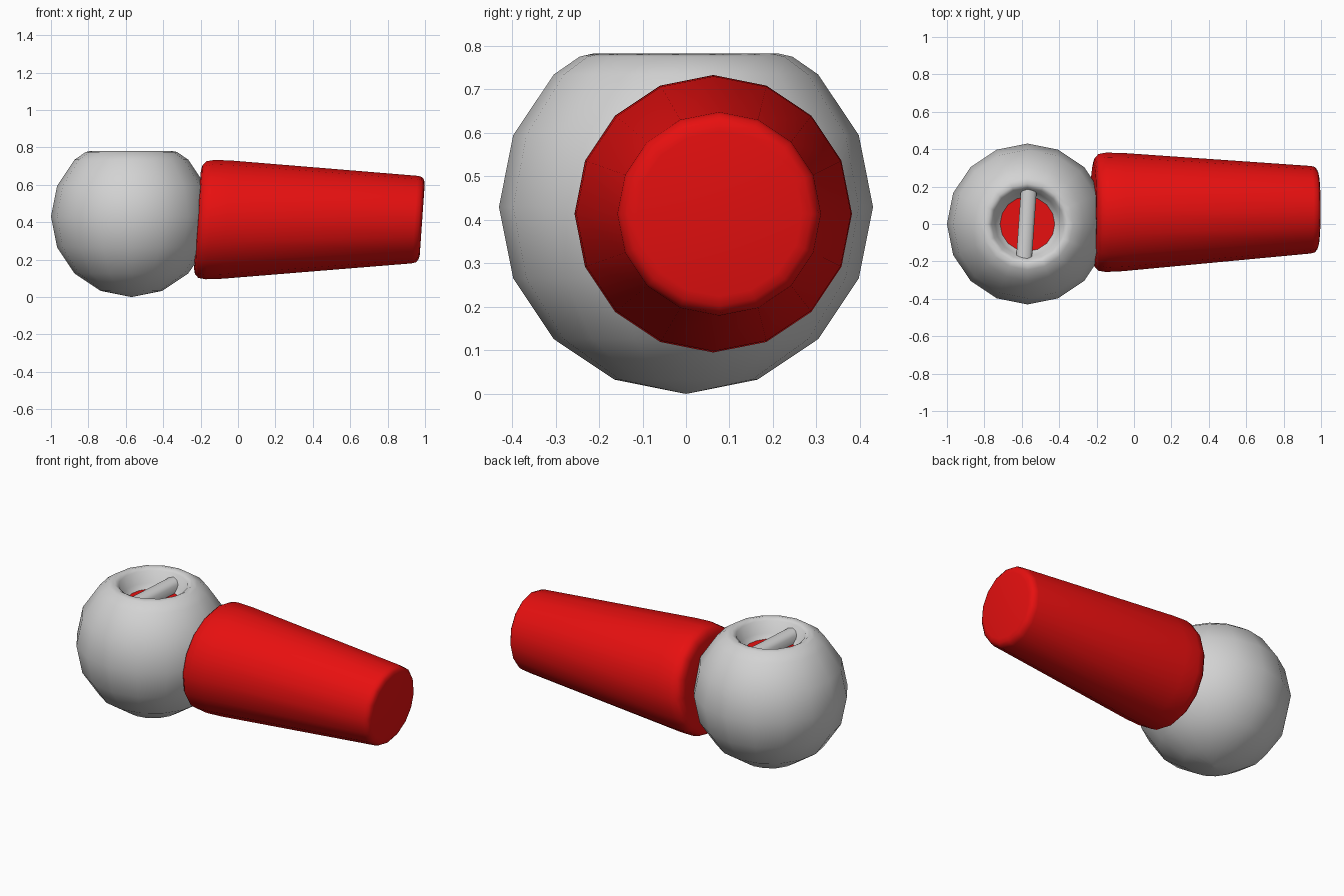
import bpy, bmesh, math
from mathutils import Matrix

if "Cube" in bpy.data.objects:
    bpy.data.objects.remove(bpy.data.objects["Cube"])


def material(name, rgb):
    m = bpy.data.materials.new(name)
    m.diffuse_color = (*rgb, 1)
    m.use_nodes = True
    m.node_tree.nodes["Principled BSDF"].inputs["Base Color"].default_value = m.diffuse_color
    return m


RED = material("red", (0.8, 0.005, 0.005))
GREY = material("light grey", (0.65, 0.65, 0.65))
BALL_X, R = -0.57, 0.43


def finish(name, bm, mat, angle):
    bmesh.ops.recalc_face_normals(bm, faces=bm.faces)
    me = bpy.data.meshes.new(name)
    bm.to_mesh(me)
    bm.free()
    ob = bpy.data.objects.new(name, me)
    bpy.context.collection.objects.link(ob)
    me.materials.append(mat)
    bpy.ops.object.select_all(action='DESELECT')
    ob.select_set(True)
    bpy.context.view_layer.objects.active = ob
    bpy.ops.object.shade_smooth_by_angle(angle=math.radians(angle))
    return ob


def loft(name, rings, mat, angle, cap_end=True):
    """Skin a list of equally long point rings and close the ends."""
    bm = bmesh.new()
    loops = [[bm.verts.new(p) for p in ring] for ring in rings]
    n = len(loops[0])
    for a, b in zip(loops, loops[1:]):
        for i in range(n):
            j = (i + 1) % n
            bm.faces.new((a[i], a[j], b[j], b[i]))
    bm.faces.new(loops[0])
    if cap_end:
        bm.faces.new(loops[-1])
    bmesh.ops.remove_doubles(bm, verts=bm.verts, dist=1e-5)
    return finish(name, bm, mat, angle)


def circle(n=16):
    return [(math.cos(2 * math.pi * i / n), math.sin(2 * math.pi * i / n)) for i in range(n)]


# Ball: lathed lower sphere, flattened top and recessed socket
profile = [(0.0005, 0.0)]
for k in range(1, 7):
    t = math.radians(22.5 * k)
    profile.append((R * math.sin(t), R - R * math.cos(t)))
profile += [(0.245, 0.775), (0.215, 0.782), (0.192, 0.768), (0.172, 0.70), (0.145, 0.675)]
loft("ball", [[(BALL_X + r * c, r * s, z) for c, s in circle()] for r, z in profile],
     GREY, 60, cap_end=False)

# Red floor of the socket
bm = bmesh.new()
bmesh.ops.create_circle(bm, cap_ends=True, segments=16, radius=0.147,
                        matrix=Matrix.Translation((BALL_X, 0, 0.676)))
floor = finish("socket_floor", bm, RED, 30)

# Grip bar across the socket: rounded top, ends tapering downwards
section = [(-0.042, 0.67, 0.145), (-0.042, 0.72, 0.175), (-0.028, 0.738, 0.188), (0, 0.747, 0.192),
           (0.028, 0.738, 0.188), (0.042, 0.72, 0.175), (0.042, 0.67, 0.145)]
bar = loft("grip_bar", [[(x, s * half, z) for x, z, half in section] for s in (-1, 1)], GREY, 50)
bar.location = (BALL_X - 0.005, 0, 0)
bar.rotation_euler.z = math.radians(-4)

# Tapered handle: slightly slanted ends, (x, radius) stations
stations = [(-0.217, 0.26), (-0.210, 0.292), (-0.190, 0.312), (-0.15, 0.319), (-0.06, 0.316),
            (0.945, 0.234), (0.968, 0.228), (0.98, 0.212), (0.985, 0.19)]
rings = []
for x, r in stations:
    cy = 0.062 + 0.015 * (x + 0.2) / 1.2
    rings.append([(x + 0.07 * r * s, cy + r * c, 0.414 + r * s) for c, s in circle()])
loft("handle", rings, RED, 50)
